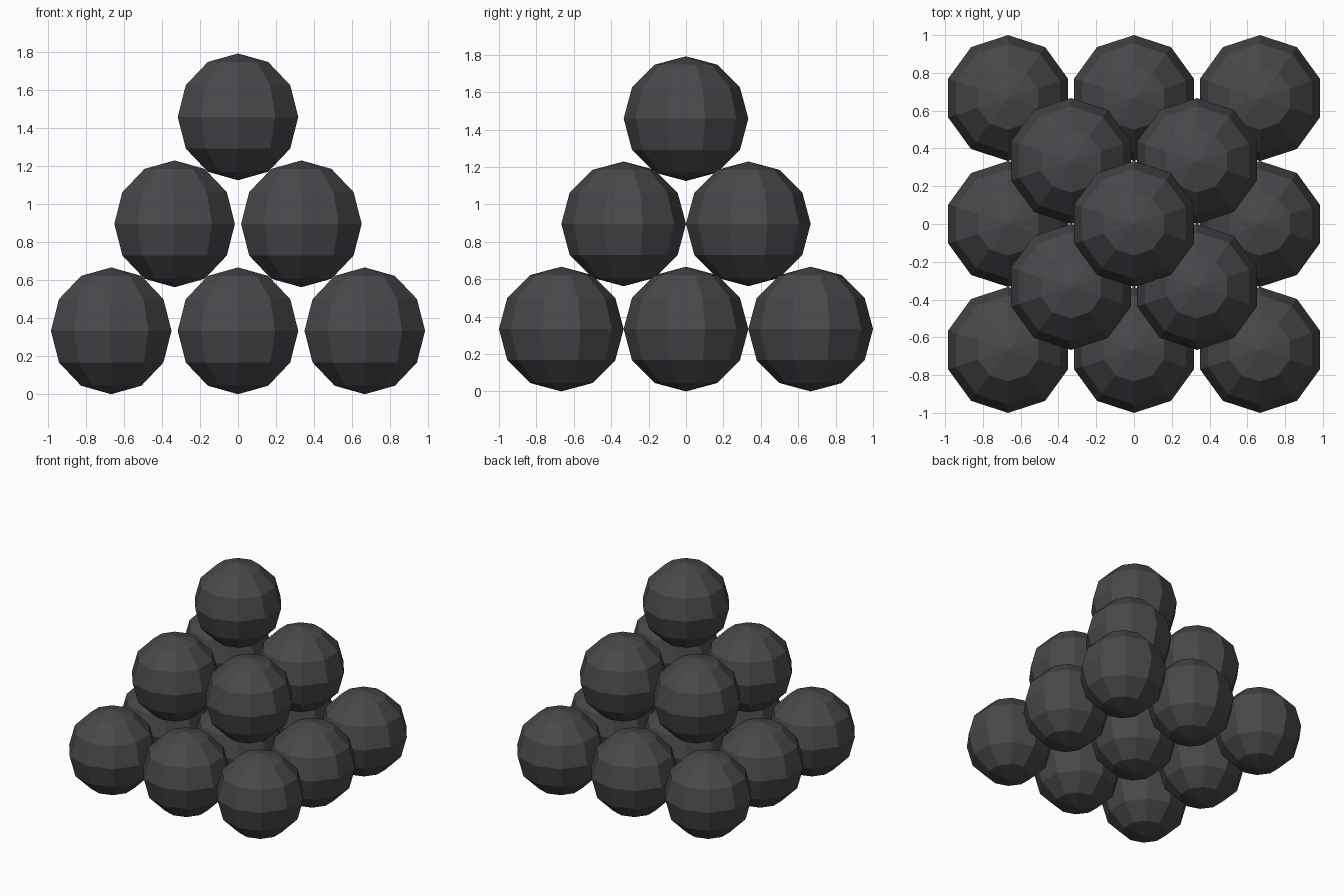
import bpy
import bmesh

cube = bpy.data.objects.get("Cube")
if cube:
    bpy.data.objects.remove(cube, do_unlink=True)

RADIUS = 1 / 3
LAYER_STEP = 0.5625

# Dark iron
iron = bpy.data.materials.new("dark_iron")
iron.use_nodes = True
colour = (0.065, 0.065, 0.07, 1)
iron.diffuse_color = colour
iron.node_tree.nodes["Principled BSDF"].inputs["Base Color"].default_value = colour

# One faceted ball shared by the whole stack
ball_mesh = bpy.data.meshes.new("ball")
bm = bmesh.new()
bmesh.ops.create_uvsphere(bm, u_segments=10, v_segments=6, radius=RADIUS)
bm.to_mesh(ball_mesh)
bm.free()
ball_mesh.materials.append(iron)

# Square layers of balls: three by three, two by two, then one on top
for layer, (name, count) in enumerate((("bottom", 3), ("middle", 2), ("top", 1))):
    for row in range(count):
        for column in range(count):
            ball = bpy.data.objects.new(f"{name}_ball_{row + 1}_{column + 1}", ball_mesh)
            ball.location = ((2 * column - count + 1) * RADIUS,
                             (2 * row - count + 1) * RADIUS,
                             RADIUS + layer * LAYER_STEP)
            bpy.context.collection.objects.link(ball)
